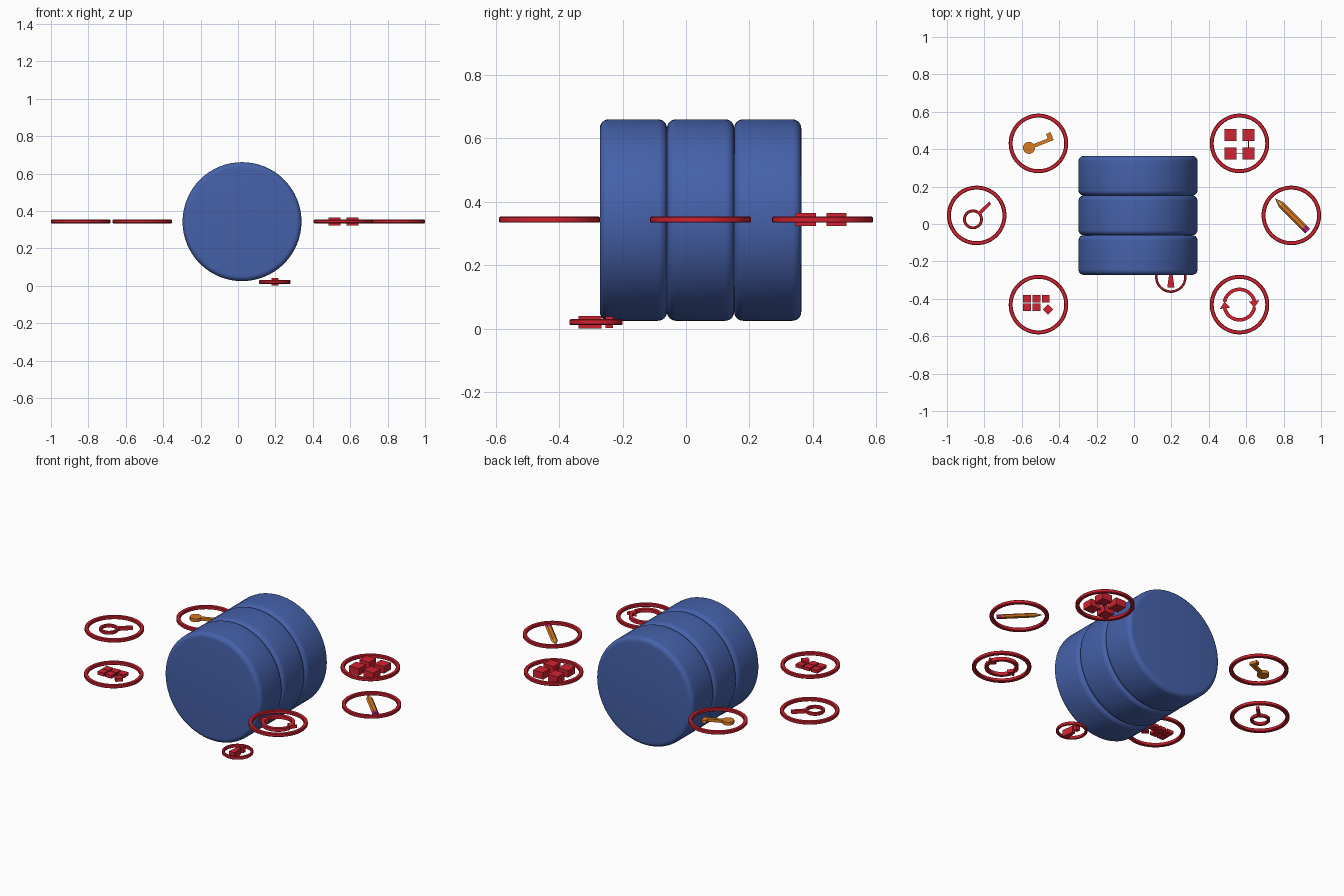
import bpy, bmesh
from math import sin, cos, pi, radians, atan2, hypot

if "Cube" in bpy.data.objects:
    bpy.data.objects.remove(bpy.data.objects["Cube"])

Z = 0.3435          # height of the badge plane


def material(name, rgb):
    m = bpy.data.materials.new(name)
    m.diffuse_color = (*rgb, 1)
    m.use_nodes = True
    m.node_tree.nodes["Principled BSDF"].inputs["Base Color"].default_value = m.diffuse_color
    return m


BLUE = material("blue", (0.06, 0.12, 0.40))
RED = material("red", (0.64, 0.016, 0.03))
ORANGE = material("orange", (0.70, 0.20, 0.015))
WOOD = material("pale_wood", (0.75, 0.36, 0.08))
PINK = material("magenta", (0.50, 0.015, 0.22))


def finish(name, bm, mat, loc=(0, 0, 0), rot=(0, 0, 0), smooth=None):
    bmesh.ops.recalc_face_normals(bm, faces=bm.faces)
    me = bpy.data.meshes.new(name)
    bm.to_mesh(me)
    bm.free()
    ob = bpy.data.objects.new(name, me)
    bpy.context.collection.objects.link(ob)
    ob.location, ob.rotation_euler = loc, rot
    me.materials.append(mat)
    if smooth:
        bpy.ops.object.select_all(action='DESELECT')
        bpy.context.view_layer.objects.active = ob
        ob.select_set(True)
        bpy.ops.object.shade_smooth_by_angle(angle=radians(smooth))
    return ob


def lathe(name, profile, mat, loc, rot=(0, 0, 0), steps=64, closed=False, smooth=40):
    """Revolve (radius, height) points about z."""
    bm = bmesh.new()
    vs = [bm.verts.new((r, 0, h)) for r, h in profile]
    pairs = list(zip(vs, vs[1:])) + ([(vs[-1], vs[0])] if closed else [])
    es = [bm.edges.new(p) for p in pairs]
    bmesh.ops.spin(bm, geom=vs + es, cent=(0, 0, 0), axis=(0, 0, 1),
                   angle=2 * pi, steps=steps, use_merge=True)
    bmesh.ops.remove_doubles(bm, verts=bm.verts, dist=1e-5)
    return finish(name, bm, mat, loc, rot, smooth)


def plate(name, pts, mat, loc, angle=0, thick=0.019, smooth=None):
    """Flat outline extruded evenly above and below loc."""
    bm = bmesh.new()
    f = bm.faces.new([bm.verts.new((x, y, -thick / 2)) for x, y in pts])
    ext = bmesh.ops.extrude_face_region(bm, geom=[f])['geom']
    bmesh.ops.translate(bm, vec=(0, 0, thick),
                        verts=[v for v in ext if isinstance(v, bmesh.types.BMVert)])
    return finish(name, bm, mat, loc, (0, 0, angle), smooth)


def rect(w, h):
    return [(-w / 2, -h / 2), (w / 2, -h / 2), (w / 2, h / 2), (-w / 2, h / 2)]


def ring(name, loc, r, width, h=0.019):
    c, a, b = 0.003, r - width, h / 2
    prof = [(a, -b + c), (a + c, -b), (r - c, -b), (r, -b + c),
            (r, b - c), (r - c, b), (a + c, b), (a, b - c)]
    return lathe(name, prof, RED, loc, closed=True)


# three stacked drums lying along y
R, HALF, BEV = 0.318, 0.106, 0.028
corner = [(R - BEV + BEV * sin(t * pi / 12), HALF - BEV + BEV * cos(t * pi / 12)) for t in range(7)]
drum_profile = [(0, HALF)] + corner + [(r, -h) for r, h in reversed(corner)] + [(0, -HALF)]
for i, part in enumerate(("front", "middle", "rear")):
    lathe(f"{part}_drum", drum_profile, BLUE, (0.0215, 0.046 + (i - 1) * 0.212, 0.3425),
          (pi / 2, 0, 0))

# badge rings
badges = {"key": (-0.511, 0.431), "magnifier": (-0.841, 0.046), "blocks": (-0.511, -0.431),
          "grid": (0.564, 0.431), "pencil": (0.841, 0.046), "cycle": (0.564, -0.431)}
for n, (x, y) in badges.items():
    ring(f"{n}_badge_ring", (x, y, Z), 0.159, 0.021)

# grid badge: four tiles and two thin links
for i, x in enumerate((0.517, 0.612)):
    for j, y in enumerate((0.378, 0.475)):
        plate(f"grid_tile_{i}{j}", rect(0.064, 0.064), RED, (x, y, Z), thick=0.041)
plate("grid_link_horizontal", rect(0.04, 0.004), RED, (0.5645, 0.378, Z), thick=0.004)
plate("grid_link_vertical", rect(0.004, 0.04), RED, (0.612, 0.4265, Z), thick=0.004)

# blocks badge: five tiles and a turned one
for i, x in enumerate((-0.572, -0.522, -0.472)):
    for j, y in enumerate((-0.400, -0.445)):
        if (i, j) != (2, 1):
            plate(f"block_tile_{i}{j}", rect(0.042, 0.041), RED, (x, y, Z))
plate("block_tile_turned", rect(0.040, 0.040), RED, (-0.460, -0.4575, Z), pi / 4)

# cycle badge: two half-circle arrows
for k in range(2):
    arc = [radians(14 + 156 * t / 24) for t in range(25)]
    outline = [(0.091 * cos(a), 0.091 * sin(a)) for a in arc]
    outline += [(0.072 * cos(a), 0.072 * sin(a)) for a in reversed(arc)]
    loc = (*badges["cycle"], Z)
    plate(f"cycle_arc_{k}", outline, RED, loc, k * pi, smooth=30)
    plate(f"cycle_arrowhead_{k}", [(0.050, 0.016), (0.080, -0.016), (0.106, 0.024)], RED, loc, k * pi)

# magnifier badge: lens rim and handle
ring("magnifier_rim", (-0.861, 0.025, Z), 0.053, 0.015)
plate("magnifier_handle", rect(0.082, 0.018), RED, (-0.798, 0.085, Z), radians(44))

# key badge: round bow, shaft and bit
ka = atan2(0.05, 0.128)
disc = [(0.032 * cos(t * pi / 16), 0.032 * sin(t * pi / 16)) for t in range(32)]
bow = (-0.5615, 0.407, Z)
plate("key_bow", disc, ORANGE, bow, smooth=30)
plate("key_shaft_and_bit", [(0.025, -0.009), (0.138, -0.009), (0.138, 0.036), (0.112, 0.036),
                            (0.112, 0.010), (0.025, 0.010)], ORANGE, bow, ka, thick=0.017)

# pencil badge: flattened hexagonal body, sharpened tip and eraser
tip, end = (0.755, 0.136), (0.928, -0.038)
length, pa = hypot(end[0] - tip[0], end[1] - tip[1]), atan2(end[1] - tip[1], end[0] - tip[0])


def pencil_part(name, a, b, ra, rb, mat):
    bm = bmesh.new()
    loops = [[bm.verts.new((x, r * cos(t * pi / 3), 0.6 * r * sin(t * pi / 3))) for t in range(6)]
             for x, r in ((a, ra), (b, rb))]
    bm.faces.new(loops[0])
    bm.faces.new(loops[1])
    for t in range(6):
        u = (t + 1) % 6
        bm.faces.new((loops[0][t], loops[0][u], loops[1][u], loops[1][t]))
    finish(name, bm, mat, (*tip, Z), (0, 0, pa))


pencil_part("pencil_tip", 0, 0.045, 0.001, 0.018, WOOD)
pencil_part("pencil_body", 0.045, length - 0.028, 0.018, 0.018, ORANGE)
pencil_part("pencil_eraser", length - 0.028, length, 0.018, 0.018, PINK)

# small warning badge below the front drum
ring("warning_ring", (0.197, -0.284, 0.02), 0.084, 0.013)
plate("warning_bar", [(-0.019, -0.055), (0.019, -0.055), (0.009, 0.018), (-0.009, 0.018)],
      RED, (0.197, -0.284, 0.02), thick=0.04)
plate("warning_dot", rect(0.024, 0.024), RED, (0.197, -0.242, 0.02), thick=0.036)
